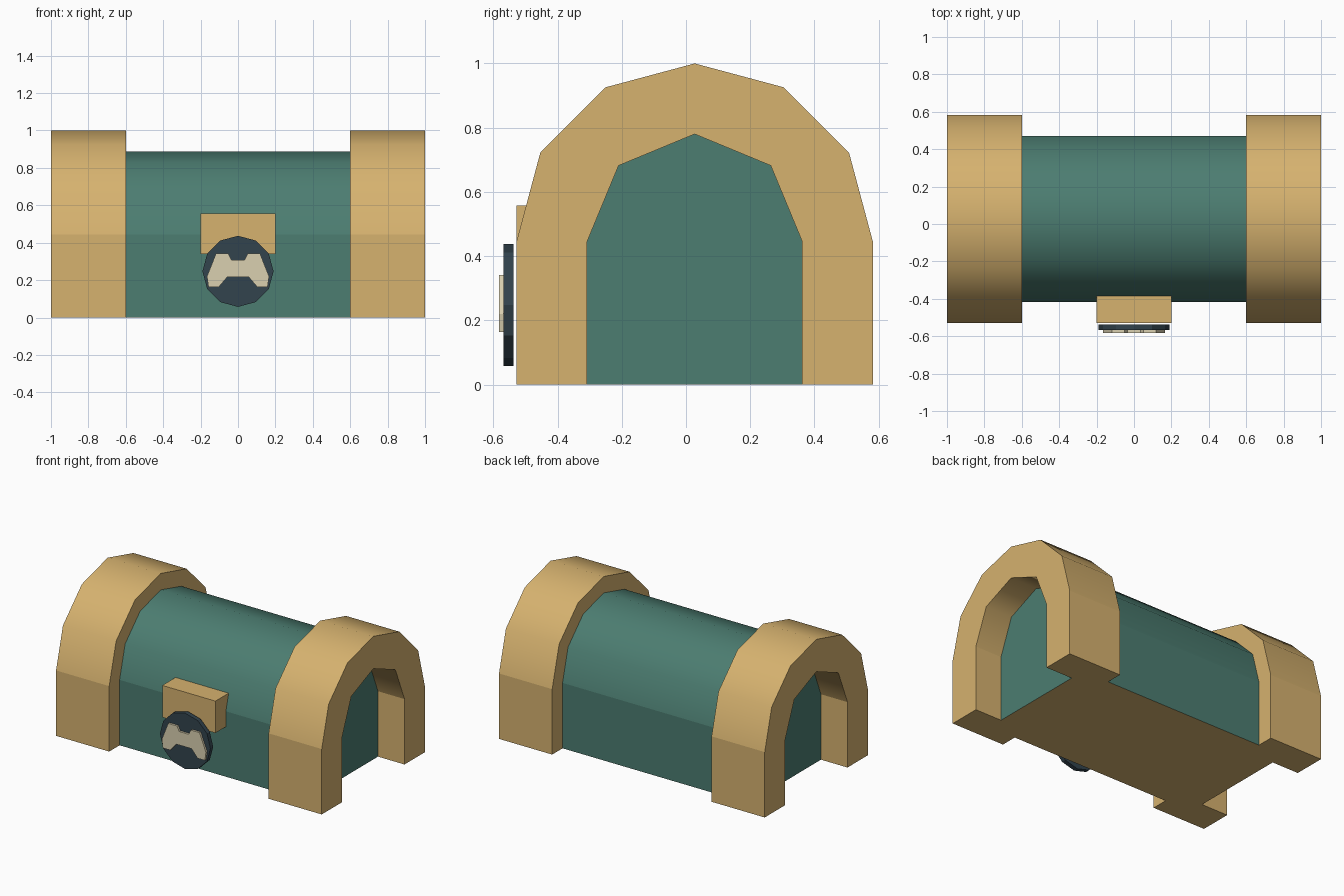
import bpy
import bmesh
from math import cos, sin, pi

if "Cube" in bpy.data.objects:
    bpy.data.objects.remove(bpy.data.objects["Cube"], do_unlink=True)


def linear(c):
    c /= 255
    return c / 12.92 if c <= 0.04045 else ((c + 0.055) / 1.055) ** 2.4


def material(name, *rgb):
    colour = (*[linear(c) for c in rgb], 1)
    mat = bpy.data.materials.new(name)
    mat.use_nodes = True
    mat.diffuse_color = colour
    mat.node_tree.nodes["Principled BSDF"].inputs["Base Color"].default_value = colour
    return mat


TAN = material("tan", 214, 178, 111)
GREEN = material("teal green", 76, 125, 113)
DARK = material("dark slate", 50, 67, 77)
CREAM = material("cream", 218, 208, 176)

CENTRE_Y = 0.027   # centre line of the chest
SPRING_Z = 0.445   # height where the arches begin to curve


def arch(radius, segments):
    """Vertical sides topped by a half circle, as (y, z) points."""
    curve = [(CENTRE_Y + radius * cos(pi * i / segments),
              SPRING_Z + radius * sin(pi * i / segments)) for i in range(segments + 1)]
    return [(CENTRE_Y + radius, 0)] + curve + [(CENTRE_Y - radius, 0)]


def prism(name, profile, axis, start, end, mats):
    """Extrude a 2D profile along x or y; curved upper faces are smooth."""
    bm = bmesh.new()
    place = (lambda a, b: (start, a, b)) if axis == "x" else (lambda a, b: (a, start, b))
    face = bm.faces.new([bm.verts.new(place(a, b)) for a, b in profile])
    out = bmesh.ops.extrude_face_region(bm, geom=[face])
    shift = (end - start, 0, 0) if axis == "x" else (0, end - start, 0)
    moved = [v for v in out["geom"] if isinstance(v, bmesh.types.BMVert)]
    bmesh.ops.translate(bm, verts=moved, vec=shift)
    bmesh.ops.recalc_face_normals(bm, faces=bm.faces)
    for f in bm.faces:
        if axis == "x":
            f.smooth = abs(f.normal.x) < 0.5 and f.calc_center_median().z > SPRING_Z
        # A second material, if given, covers the underside
        if len(mats) > 1 and f.normal.z < -0.9:
            f.material_index = 1
    mesh = bpy.data.meshes.new(name)
    bm.to_mesh(mesh)
    bm.free()
    for m in mats:
        mesh.materials.append(m)
    obj = bpy.data.objects.new(name, mesh)
    bpy.context.collection.objects.link(obj)
    return obj


# Chest body, its ends recessed inside the end arches
prism("chest_body", arch(0.443, 6), "x", -0.8, 0.8, [GREEN, TAN])

# Thick hollow arches at both ends
ring = arch(0.555, 6) + arch(0.335, 4)[::-1]
for side, sign in (("left", 1), ("right", -1)):
    prism(side + "_end_arch", ring, "x", sign * 0.6, sign, [TAN])

# Latch block on the front
block = [(-0.2, 0.34), (0.2, 0.34), (0.2, 0.557), (-0.2, 0.557)]
prism("latch_block", block, "y", -0.528, -0.36, [TAN])

# Round latch disc
disc = [(0.19 * cos(pi * i / 6), 0.247 + 0.19 * sin(pi * i / 6)) for i in range(12)]
prism("latch_disc", disc, "y", -0.568, -0.538, [DARK])

# Raised cream plate on the disc, mirrored about its middle
half = [(0.035, 0.308), (0.052, 0.341), (0.118, 0.341), (0.166, 0.22),
        (0.158, 0.163), (0.103, 0.163), (0.058, 0.216)]
plate = half + [(-x, z) for x, z in reversed(half)]
prism("latch_plate", plate, "y", -0.582, -0.566, [CREAM])
